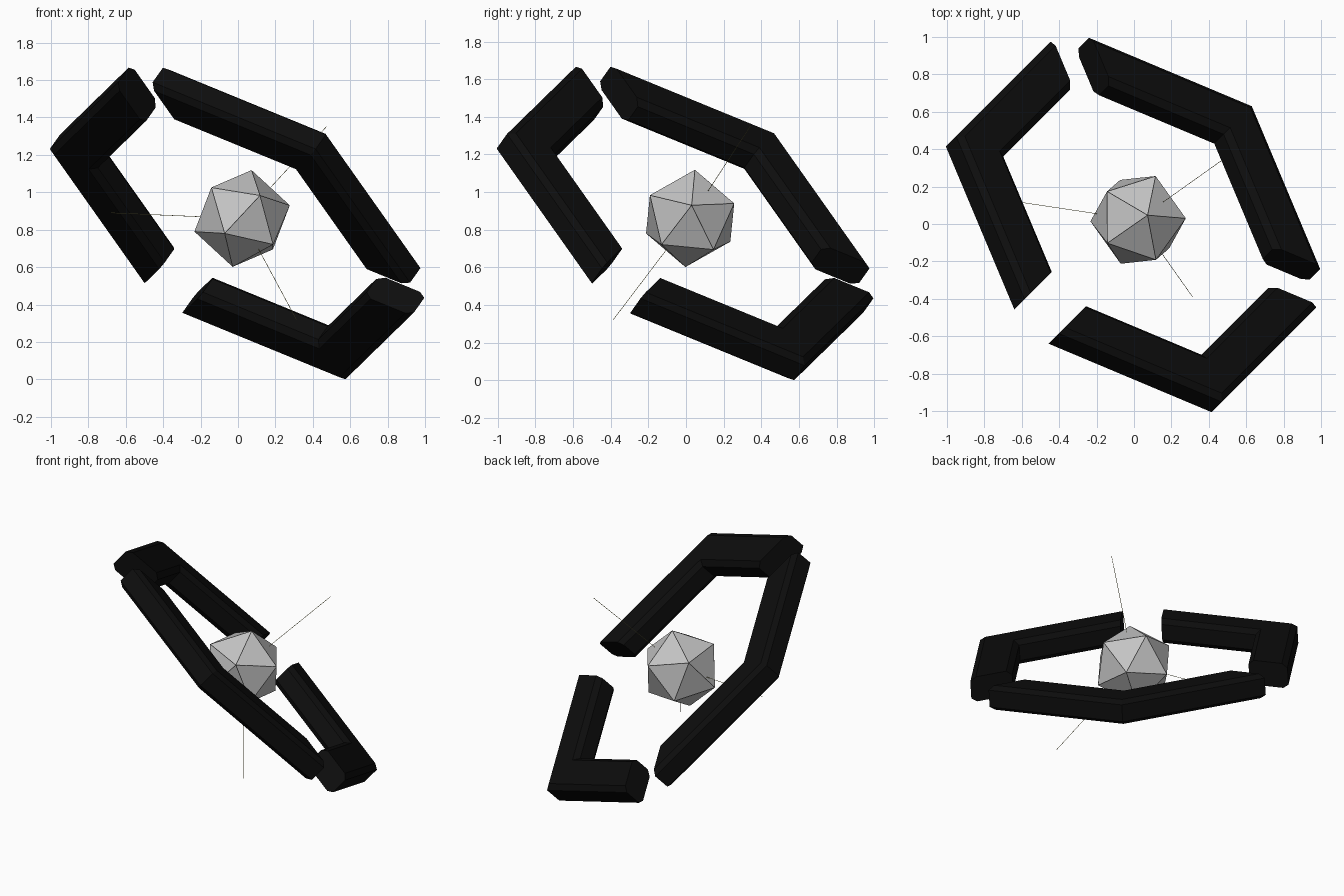
import bpy, bmesh
from math import cos, sin, radians
from mathutils import Matrix, Vector

if "Cube" in bpy.data.objects:
    bpy.data.objects.remove(bpy.data.objects["Cube"])

CENTRE = Vector((0.022, 0.022, 0.86))


def material(name, rgb):
    m = bpy.data.materials.new(name)
    m.use_nodes = True
    m.diffuse_color = (*rgb, 1)
    m.node_tree.nodes["Principled BSDF"].inputs["Base Color"].default_value = (*rgb, 1)
    return m


black = material("near black", (0.004, 0.004, 0.004))
grey = material("light grey", (0.55, 0.55, 0.55))
dark = material("dark grey", (0.08, 0.08, 0.08))
straw = material("dull yellow", (0.35, 0.33, 0.12))


def add_object(name, bm, mat):
    bmesh.ops.recalc_face_normals(bm, faces=bm.faces)
    mesh = bpy.data.meshes.new(name)
    bm.to_mesh(mesh)
    bm.free()
    mesh.materials.append(mat)
    ob = bpy.data.objects.new(name, mesh)
    bpy.context.collection.objects.link(ob)
    return ob


def frame(x, z):
    """Matrix at the centre with the given z axis and x axis made square to it."""
    z = z.normalized()
    x = (x - z * x.dot(z)).normalized()
    rot = Matrix((x, z.cross(x), z)).transposed().to_4x4()
    return Matrix.Translation(CENTRE) @ rot


# Ring of three mitred chevrons with a chamfered section, tilted 45 degrees
OUTER, INNER, HALF, CHAMFER, GAP = 1.005, 0.749, 0.08, 0.035, 0.13
half_section = [(INNER, 0.05), (INNER + CHAMFER, HALF),
                (OUTER - CHAMFER, HALF), (OUTER, 0.055)]
section = half_section + [(a, -h) for a, h in reversed(half_section)]
tilt = frame(Vector((-1, 1, 0)), Vector((1, 1, 2 ** 0.5)))
C30, S30 = cos(radians(30)), 0.5


def chevron_point(a, h, side):
    if side == 0:
        return Vector((a / C30, 0, h))
    d = (a - GAP * S30) / C30
    return Vector((d * S30 + GAP * C30, side * (d * C30 - GAP * S30), h))


for i, angle in enumerate((30, 150, 270)):
    bm = bmesh.new()
    loops = [[bm.verts.new(chevron_point(a, h, s)) for a, h in section]
             for s in (-1, 0, 1)]
    n = len(section)
    for p, q in zip(loops, loops[1:]):
        for k in range(n):
            bm.faces.new((p[k], p[(k + 1) % n], q[(k + 1) % n], q[k]))
    bm.faces.new(loops[0])
    bm.faces.new(loops[-1])
    bm.transform(tilt @ Matrix.Rotation(radians(angle), 4, 'Z'))
    add_object(f"ring_chevron_{i + 1}", bm, black)

# Faceted core and the fine lines along its edges
core_frame = frame(Vector((0.253, 0.008, 0.07)), Vector((0.05, 0.025, 0.255)))
for name, mat in (("core", grey), ("core_edges", dark)):
    bm = bmesh.new()
    bmesh.ops.create_icosphere(bm, subdivisions=1, radius=0.263, matrix=core_frame)
    ob = add_object(name, bm, mat)
    if name == "core_edges":
        wire = ob.modifiers.new("edge_lines", 'WIREFRAME')
        wire.thickness = 0.003
        wire.offset = 0

# Three hair-thin rays leaving the core
for i, tip in enumerate(((-0.70, 0.105, 0.03), (0.45, 0.32, 0.49), (0.29, -0.41, -0.54))):
    tip = Vector(tip)
    start = tip * 0.3
    length = (tip - start).length
    bm = bmesh.new()
    bmesh.ops.create_cone(bm, cap_ends=True, segments=6, radius1=0.0015,
                          radius2=0.0015, depth=length)
    turn = tip.to_track_quat('Z', 'Y').to_matrix().to_4x4()
    bm.transform(Matrix.Translation(CENTRE + (start + tip) / 2) @ turn)
    add_object(f"ray_{i + 1}", bm, straw)
